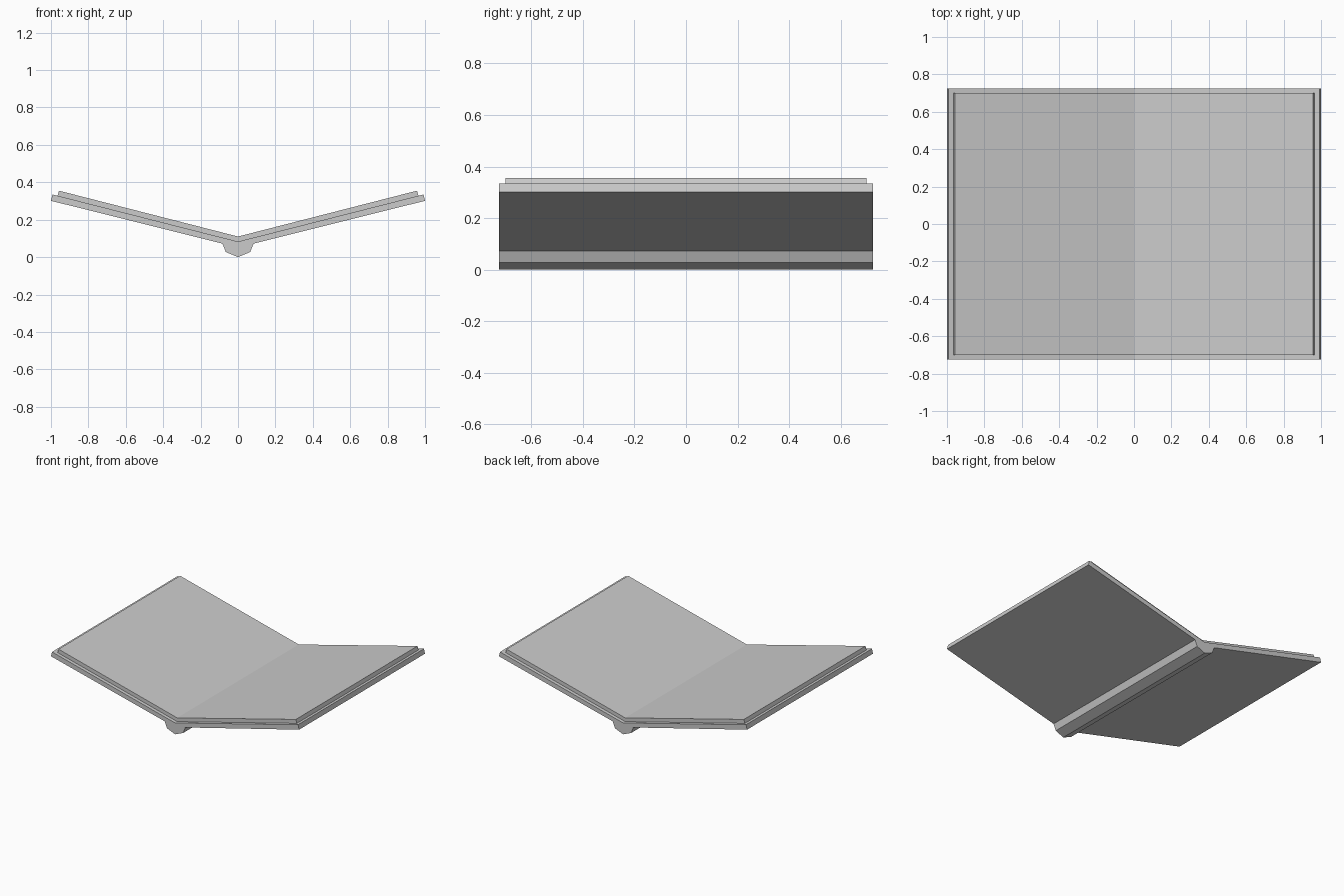
import bpy
import bmesh

if "Cube" in bpy.data.objects:
    bpy.data.objects.remove(bpy.data.objects["Cube"])


def extrude_profile(name, half, depth):
    """Mirror a right-half xz outline (bottom centre to top centre) and extrude it along y."""
    outline = half + [(-x, z) for x, z in reversed(half) if x > 0]
    bm = bmesh.new()
    front = [bm.verts.new((x, -depth / 2, z)) for x, z in outline]
    back = [bm.verts.new((x, depth / 2, z)) for x, z in outline]
    n = len(outline)
    bm.faces.new(front)
    bm.faces.new(list(reversed(back)))
    for i in range(n):
        j = (i + 1) % n
        bm.faces.new((front[j], front[i], back[i], back[j]))
    bmesh.ops.recalc_face_normals(bm, faces=bm.faces)
    mesh = bpy.data.meshes.new(name)
    bm.to_mesh(mesh)
    bm.free()
    obj = bpy.data.objects.new(name, mesh)
    bpy.context.collection.objects.link(obj)
    return obj


# Open cover with the faceted spine ridge underneath
extrude_profile("cover", [(0, 0.0), (0.065, 0.027), (0.083, 0.072), (1.0, 0.301),
                          (0.992, 0.335), (0, 0.083)], 1.45)

# Page block lying in the V of the cover, inset on all edges
extrude_profile("pages", [(0, 0.082), (0.965, 0.327), (0.957, 0.355), (0, 0.110)], 1.40)
